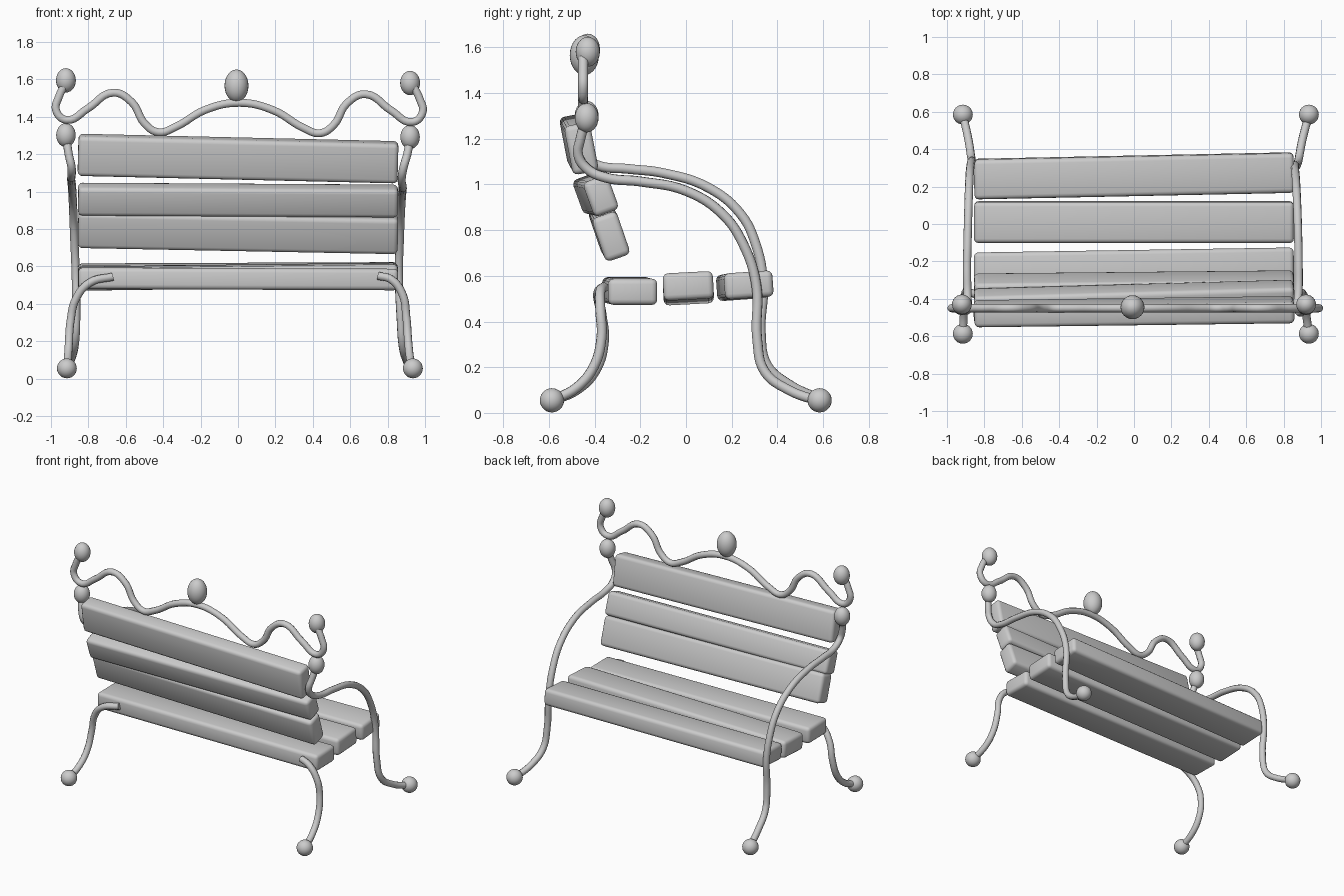
import bpy, bmesh
from math import radians
from mathutils import Vector, Matrix

if "Cube" in bpy.data.objects:
    bpy.data.objects.remove(bpy.data.objects["Cube"])


def finish(ob, angle=40):
    bpy.ops.object.select_all(action='DESELECT')
    ob.select_set(True)
    bpy.context.view_layer.objects.active = ob
    if ob.type == 'CURVE':
        bpy.ops.object.convert(target='MESH')
        ob = bpy.context.view_layer.objects.active
    bpy.ops.object.shade_smooth_by_angle(angle=radians(angle))


def slat(name, left, right, width, thick, roll):
    """Bevelled plank between two end centres (y, z); roll turns its width axis about x."""
    a, b = Vector((-0.855, *left)), Vector((0.855, *right))
    bm = bmesh.new()
    bmesh.ops.create_cube(bm, size=1)
    bmesh.ops.scale(bm, vec=((b - a).length, width, thick), verts=bm.verts)
    bmesh.ops.bevel(bm, geom=bm.edges[:], offset=0.024, segments=3, profile=0.5, affect='EDGES')
    aim = Vector((1, 0, 0)).rotation_difference(b - a).to_matrix().to_4x4()
    bm.transform(Matrix.Translation((a + b) / 2) @ aim @ Matrix.Rotation(radians(roll), 4, 'X'))
    me = bpy.data.meshes.new(name)
    bm.to_mesh(me)
    bm.free()
    ob = bpy.data.objects.new(name, me)
    bpy.context.collection.objects.link(ob)
    finish(ob)


def tube(name, pts, r=0.022):
    cu = bpy.data.curves.new(name, 'CURVE')
    cu.dimensions = '3D'
    cu.bevel_depth = r
    cu.bevel_resolution = 3
    cu.resolution_u = 6
    cu.use_fill_caps = True
    sp = cu.splines.new('BEZIER')
    sp.bezier_points.add(len(pts) - 1)
    for bp, p in zip(sp.bezier_points, pts):
        bp.co = p
        bp.handle_left_type = bp.handle_right_type = 'AUTO'
    ob = bpy.data.objects.new(name, cu)
    bpy.context.collection.objects.link(ob)
    finish(ob, 60)


def knob(name, loc, r, h):
    bpy.ops.mesh.primitive_uv_sphere_add(segments=24, ring_count=14, location=loc)
    ob = bpy.context.object
    ob.name = name
    ob.scale = (r, r, h)
    bpy.ops.object.transform_apply(location=False, rotation=False, scale=True)
    finish(ob, 60)


# seat and backrest planks, each slightly crooked
slat("seat_slat_rear", (-0.26, 0.537), (-0.233, 0.53), 0.215, 0.115, 0)
slat("seat_slat_middle", (0.01, 0.535), (0.01, 0.556), 0.22, 0.12, 3)
slat("seat_slat_front", (0.24, 0.553), (0.275, 0.56), 0.213, 0.115, 4)
slat("back_slat_top", (-0.48, 1.197), (-0.458, 1.157), 0.217, 0.115, 101)
slat("back_slat_middle", (-0.42, 0.96), (-0.372, 0.95), 0.16, 0.115, 110)
slat("back_slat_low", (-0.345, 0.805), (-0.328, 0.772), 0.2, 0.115, 109)

# arm rests that run down into the seat-side legs
tube("arm_right", [(.92, -.44, 1.28), (.905, -.462, 1.2), (.885, -.472, 1.13), (.875, -.435, 1.07),
                   (.88, -.35, 1.03), (.88, -.2, 1.013), (.876, 0, .972), (.87, .16, .87),
                   (.865, .25, .74), (.86, .308, .56), (.87, .312, .32), (.88, .345, .18),
                   (.9, .45, .1), (.935, .585, .05)])
tube("arm_left", [(-.917, -.44, 1.28), (-.905, -.46, 1.2), (-.89, -.455, 1.13), (-.89, -.39, 1.085),
                  (-.893, -.25, 1.068), (-.89, -.1, 1.05), (-.885, .1, .985), (-.88, .24, .87),
                  (-.875, .305, .74), (-.868, .338, .57), (-.865, .328, .35), (-.87, .355, .21),
                  (-.885, .45, .125), (-.915, .585, .06)])

# legs on the backrest side
tube("rear_leg_right", [(.75, -.36, .55), (.82, -.375, .53), (.88, -.375, .45), (.9, -.37, .33),
                        (.91, -.405, .2), (.92, -.48, .11), (.935, -.585, .055)])
tube("rear_leg_left", [(-.67, -.37, .545), (-.79, -.385, .515), (-.865, -.37, .43), (-.895, -.36, .31),
                       (-.905, -.4, .18), (-.91, -.48, .1), (-.915, -.585, .055)])

# wavy crest rail above the backrest: mirrored half profile with a slight tilt
half = [(.925, 1.58), (.965, 1.5), (.98, 1.43), (.925, 1.378), (.81, 1.44), (.675, 1.525), (.575, 1.475),
        (.505, 1.36), (.432, 1.315), (.345, 1.342), (.18, 1.437)]
both = [(-x, z) for x, z in half] + [(0, 1.475)] + [(x, z) for x, z in reversed(half)]
tube("crest_rail", [(x + .007, -.45, z - .006 * x) for x, z in both])
knob("crest_knob_centre", (-.008, -.445, 1.566), .064, .087)

# round feet and finials
for s, side in ((1, "right"), (-1, "left")):
    x = .01 + .925 * s
    knob("front_foot_" + side, (x, .585, .055), .053, .053)
    knob("rear_foot_" + side, (x, -.587, .055), .053, .053)
    knob("arm_finial_" + side, (.92 * s, -.435, 1.297 - .005 * s), .052, .064)
    knob("crest_finial_" + side, (.92 * s, -.43, 1.588 - .007 * s), .053, .065)
